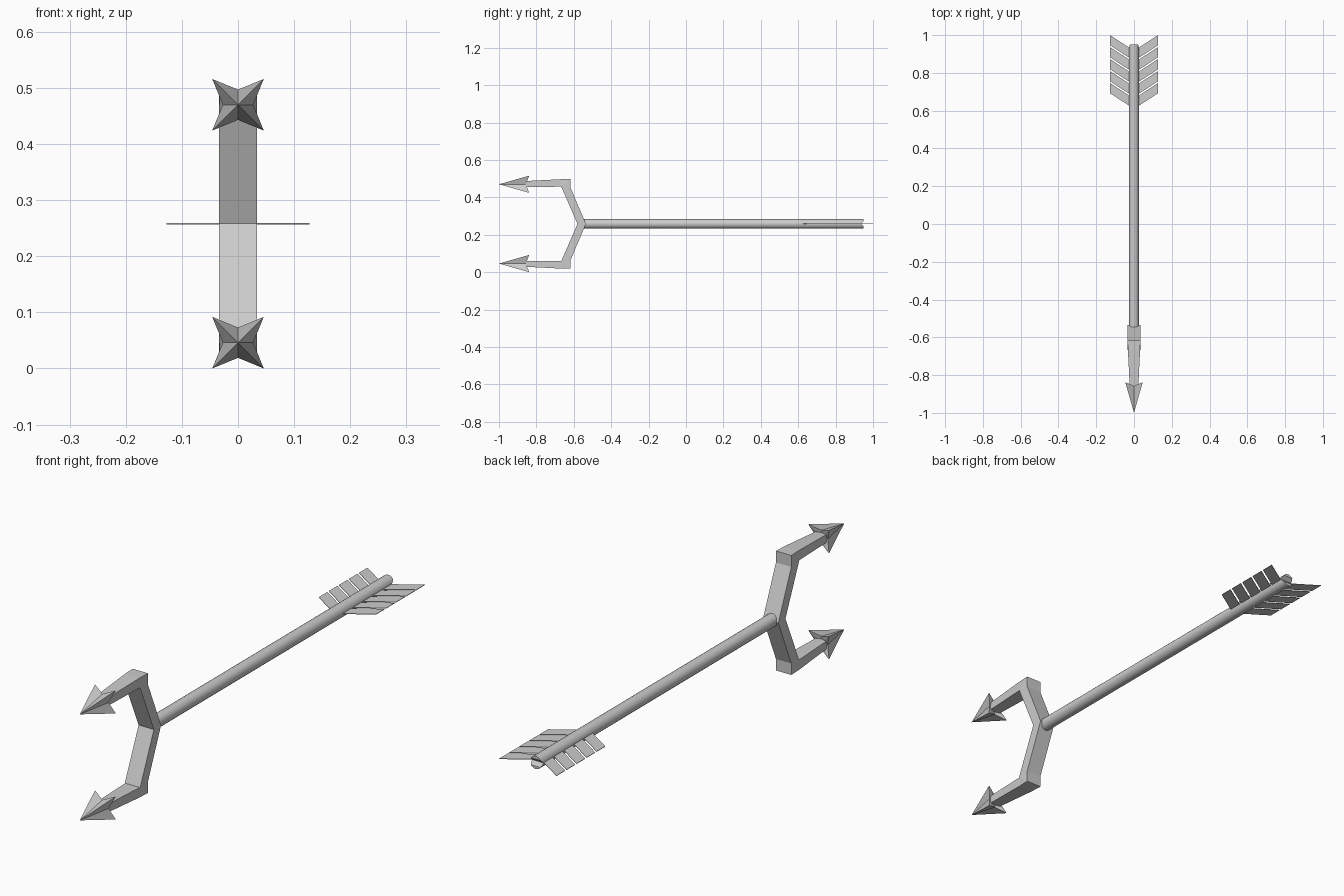
import bpy, bmesh, math
from mathutils import Matrix

if "Cube" in bpy.data.objects:
    bpy.data.objects.remove(bpy.data.objects["Cube"])

CZ = 0.258      # height of the shaft axis
PRONG = 0.212   # offset of each prong from the axis


def make_object(name, bm):
    bmesh.ops.remove_doubles(bm, verts=bm.verts, dist=0.0001)
    bmesh.ops.recalc_face_normals(bm, faces=bm.faces)
    mesh = bpy.data.meshes.new(name)
    bm.to_mesh(mesh)
    bm.free()
    ob = bpy.data.objects.new(name, mesh)
    bpy.context.collection.objects.link(ob)
    return ob


# Round shaft with a notch cut in its rear end
bpy.ops.mesh.primitive_cylinder_add(vertices=20, radius=0.0255, depth=1.5,
                                    location=(0, 0.2, CZ), rotation=(math.pi / 2, 0, 0))
shaft = bpy.context.object
shaft.name = "shaft"
bpy.ops.mesh.primitive_cylinder_add(vertices=4, radius=0.017, depth=0.2,
                                    location=(0, 0.953, CZ), rotation=(0, math.pi / 2, 0))
cutter = bpy.context.object
cutter.name = "notch_cutter"
cutter.hide_render = True
cutter.hide_set(True)
cut = shaft.modifiers.new("notch", 'BOOLEAN')
cut.object = cutter
cut.operation = 'DIFFERENCE'
bpy.context.view_layer.objects.active = shaft
shaft.select_set(True)
bpy.ops.object.modifier_apply(modifier="notch")
bpy.data.objects.remove(cutter)
bpy.ops.object.shade_smooth_by_angle(angle=math.radians(30))

# Fork: sections of (outer y, outer z, inner y, inner z, half width)
sections = [(-0.535, 0, -0.58, 0, 0.034),
            (-0.617, 0.193, -0.667, 0.199, 0.034),
            (-0.617, 0.239, -0.667, 0.199, 0.034),
            (-0.665, 0.239, -0.667, 0.199, 0.032),
            (-0.86, 0.229, -0.86, 0.197, 0.023)]
bm = bmesh.new()
for side in (1, -1):
    rings = []
    for oy, oz, iy, iz, w in sections:
        rings.append([bm.verts.new((x, y, CZ + side * z)) for x, y, z in
                      ((-w, oy, oz), (w, oy, oz), (w, iy, iz), (-w, iy, iz))])
    for a, b in zip(rings, rings[1:]):
        for i in range(4):
            j = (i + 1) % 4
            bm.faces.new((a[i], a[j], b[j], b[i]))
    bm.faces.new(rings[-1])
make_object("fork", bm)

# Four-barbed arrowheads
for name, side in (("upper_head", 1), ("lower_head", -1)):
    cz = CZ + side * PRONG
    bm = bmesh.new()
    tip = bm.verts.new((0, -1, cz))
    back = bm.verts.new((0, -0.862, cz))
    ring = []
    for sx, sz, y in ((1, 0, -0.857), (1, 1, -0.838), (0, 1, -0.857), (-1, 1, -0.838),
                      (-1, 0, -0.857), (-1, -1, -0.838), (0, -1, -0.857), (1, -1, -0.838)):
        r = 0.046 if sx and sz else 0.027
        ring.append(bm.verts.new((sx * r, y, cz + sz * r)))
    for i in range(8):
        j = (i + 1) % 8
        bm.faces.new((tip, ring[i], ring[j]))
        bm.faces.new((back, ring[j], ring[i]))
    make_object(name, bm)

# Flat feather barbs, five each side
bm = bmesh.new()
for side in (1, -1):
    for k in range(5):
        y = 1.0 - k * 0.0635
        corners = ((0.127, y), (0.127, y - 0.054), (0.015, y - 0.127), (0.015, y - 0.073))
        rings = [[bm.verts.new((side * x, yy, CZ + dz)) for x, yy in corners]
                 for dz in (-0.001, 0.001)]
        bm.faces.new(rings[0])
        bm.faces.new(rings[1])
        for i in range(4):
            j = (i + 1) % 4
            bm.faces.new((rings[0][i], rings[0][j], rings[1][j], rings[1][i]))
make_object("feathers", bm)
